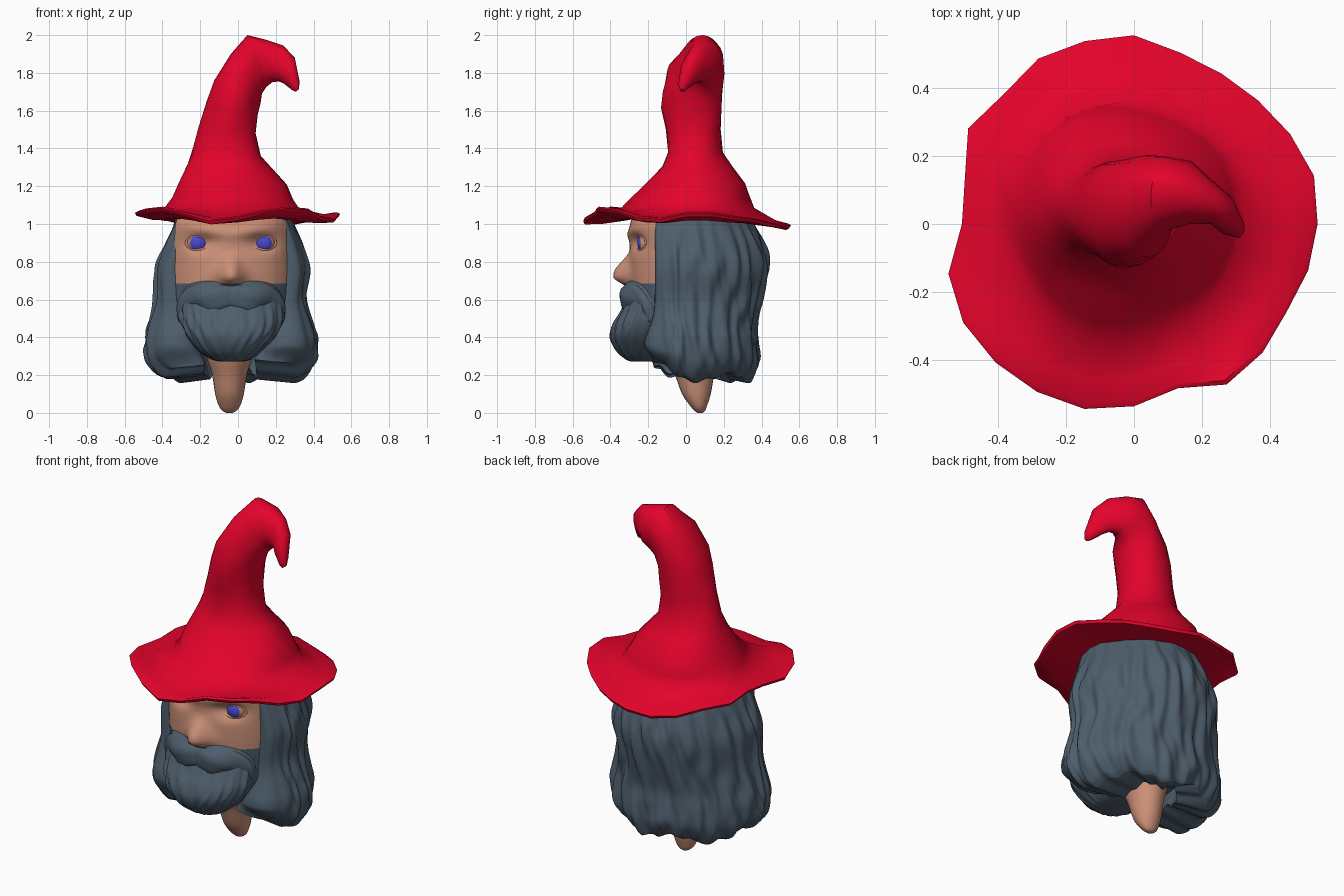
import bpy, bmesh, math
from math import sin, cos, pi, exp
from mathutils import Vector

if "Cube" in bpy.data.objects:
    bpy.data.objects.remove(bpy.data.objects["Cube"])

def material(name, rgb):
    m = bpy.data.materials.new(name)
    m.diffuse_color = (*rgb, 1)
    m.use_nodes = True
    m.node_tree.nodes["Principled BSDF"].inputs["Base Color"].default_value = m.diffuse_color
    return m

RED = material("hat red", (0.77, 0.001, 0.024))
HAIR = material("slate hair", (0.076, 0.112, 0.150))
SKIN = material("skin", (0.60, 0.28, 0.185))
BLUE = material("iris blue", (0.065, 0.065, 0.62))
CX = -0.037                                   # middle of the face

def spline(keys, t):
    """Smooth interpolation through rows of keys, t in 0..len-1."""
    n = len(keys)
    i = max(0, min(n - 2, int(t)))
    u = t - i
    p = [keys[max(0, min(n - 1, i + k))] for k in (-1, 0, 1, 2)]
    return [0.5 * (2*b + (c-a)*u + (2*a-5*b+4*c-d)*u*u + (3*b-a-3*c+d)*u**3)
            for a, b, c, d in zip(*p)]

def samples(keys, per):
    return [spline(keys, k / per) for k in range((len(keys) - 1) * per + 1)]

def power(v, n):
    return math.copysign(abs(v) ** (2 / n), v)

def unit(v):
    return max(0, min(1, v))

def finish(bm, name, mats, angle=50):
    bmesh.ops.recalc_face_normals(bm, faces=bm.faces)
    me = bpy.data.meshes.new(name)
    bm.to_mesh(me)
    bm.free()
    for m in mats:
        me.materials.append(m)
    ob = bpy.data.objects.new(name, me)
    bpy.context.collection.objects.link(ob)
    bpy.ops.object.select_all(action='DESELECT')
    ob.select_set(True)
    bpy.context.view_layer.objects.active = ob
    bpy.ops.object.shade_smooth_by_angle(angle=math.radians(angle))
    return ob

def loft(rings, cap0=True, cap1=True, wrap=False):
    bm = bmesh.new()
    vs = [[bm.verts.new(p) for p in r] for r in rings]
    n = len(vs[0])
    pairs = list(zip(vs, vs[1:])) + ([(vs[-1], vs[0])] if wrap else [])
    for a, b in pairs:
        for j in range(n):
            k = (j + 1) % n
            bm.faces.new((a[j], a[k], b[k], b[j]))
    for use, ring in ((cap0, vs[0]), (cap1, vs[-1])):
        if use and not wrap:
            c = bm.verts.new(sum((v.co for v in ring), Vector()) / n)
            for j in range(n):
                bm.faces.new((ring[j], ring[(j + 1) % n], c))
    return bm

# ---------- hat: wavy brim and bent cone in one skin ----------
BRIM = list(zip(
    (.54, .548, .53, .515, .512, .522, .555, .557, .562, .541, .563, .515,
     .506, .565, .58, .576, .57, .563, .536, .50, .545, .535, .518, .53),
    (1.05, 1.05, 1.03, 1.02, 1.0, .99, .99, .98, 1.0, 1.03, 1.05, 1.07,
     1.06, 1.055, 1.07, 1.08, 1.05, 1.01, 1.03, 1.06, 1.08, 1.07, 1.03, 1.02)))
# each row: left x, left z, right x, right z, front y, back y
CONE = [(-.385, 1.09, .325, 1.08, -.34, .365), (-.35, 1.14, .29, 1.13, -.29, .345),
        (-.32, 1.22, .25, 1.21, -.21, .315), (-.27, 1.32, .18, 1.29, -.13, .24),
        (-.235, 1.40, .125, 1.36, -.10, .19), (-.20, 1.52, .10, 1.48, -.105, .185),
        (-.165, 1.65, .105, 1.58, -.125, .195), (-.13, 1.76, .115, 1.64, -.12, .195),
        (-.04, 1.90, .125, 1.69, -.10, .20), (.05, 2.0, .15, 1.725, -.02, .195),
        (.15, 1.975, .18, 1.75, -.0, .185), (.24, 1.945, .215, 1.755, 0, .13),
        (.30, 1.88, .24, 1.745, -.03, .09), (.325, 1.76, .285, 1.71, -.04, .02),
        (.324, 1.715, .305, 1.70, -.03, -.005)]
N = 24
ang = [2 * pi * j / N for j in range(N)]

def brim_ring(scale, dz, blend=0.0, flat=1.09):
    return [(r * scale * cos(a), r * scale * sin(a), (z + dz) * (1 - blend) + flat * blend)
            for (r, z), a in zip(BRIM, ang)]

rings = [brim_ring(.58, 0, .85, 1.02), brim_ring(.82, -.01, .55, 1.0),
         brim_ring(.985, -.012), brim_ring(1, .004), brim_ring(.975, .012),
         brim_ring(.85, .012, .5, 1.04)]
for q, (xl, zl, xr, zr, y0, y1) in enumerate(CONE):
    ring = []
    for a in ang:
        w = 1 + .028 * sin(3 * a + q) + .018 * sin(5 * a - q * 1.6)
        c, s = cos(a) * w, sin(a) * w
        ring.append(((xl + xr) / 2 + c * (xr - xl) / 2, (y0 + y1) / 2 + s * (y1 - y0) / 2,
                     min(2, (zl + zr) / 2 + cos(a) * (zr - zl) / 2)))
    rings.append(ring)
finish(loft(rings, cap0=False), "hat", [RED])

# ---------- head: face relief on a rounded core ----------
def relief(x, z):
    d = abs(x - CX)
    t = unit((.87 - z) / .14)
    h = .088 * t * t * (3 - 2 * t) * unit((z - .655) / .055)
    w = .035 + .032 * unit((.86 - z) / .12)
    out = h * exp(-(d / w) ** 2)                                            # nose
    out += .013 * exp(-((z - .945 - .13 * d) / .03) ** 2 - (d / .23) ** 4)  # brow
    out -= .042 * exp(-((d - .160) / .075) ** 2 - ((z - .90) / .042) ** 2)  # sockets
    return out

HEAD = [(.33, .20, .20), (.42, .28, .25), (.55, .33, .28), (.70, .34, .295),
        (.85, .34, .298), (1.0, .335, .295), (1.06, .30, .27)]
rings = []
for z, rx, ry in samples(HEAD, 10):
    ring = []
    for j in range(120):
        a = 2 * pi * j / 120
        x, y = CX + rx * power(cos(a), 2.2), ry * power(sin(a), 2.2)
        if y < -.1:
            y -= relief(x, z) * min(1, (-y - .1) / .08)
        if y > -.15:                          # back of the skull stays under the hair
            x = CX + max(-.285, min(.285, (x - CX) * (1 - .5 * max(0, y))))
            y *= .8 if y > 0 else 1
        ring.append((x, y, z))
    rings.append(ring)
bm = loft(rings)
for f in bm.faces:
    c = f.calc_center_median()
    if c.z < .69 or c.y > -.14:               # cheeks under the beard line, skull
        f.material_index = 1
finish(bm, "head", [SKIN, HAIR])

# ---------- eyes with painted iris, and eyelids ----------
for side, label in ((-1, "left"), (1, "right")):
    ex = CX + side * .174
    bm = bmesh.new()
    bmesh.ops.create_uvsphere(bm, u_segments=24, v_segments=24, radius=.06)
    for v in bm.verts:
        x, y, z = v.co
        v.co = (ex + x, -.198 - z, .90 + y)
    for f in bm.faces:
        c = f.calc_center_median()
        if c.y < -.2 and math.hypot(c.x - ex, c.z - .90) < .040:
            f.material_index = 1
    finish(bm, label + "_eye", [SKIN, BLUE])
    rings = []
    for i in range(32):
        t = 2 * pi * i / 32
        c, s = cos(t), sin(t)
        mid = Vector((ex + .062 * c, -.243 + .28 * side * .062 * c + .016 * c * c,
                      .90 + .036 * s))
        out = Vector((c, 0, s))
        rings.append([mid + .008 * (out * cos(b) + Vector((0, sin(b), 0)))
                      for b in [2 * pi * k / 8 for k in range(8)]])
    finish(loft(rings, wrap=True), label + "_eyelids", [SKIN])

# ---------- hair: wavy horseshoe wall, open at the front ----------
# each row: z, left x, right x, back y, inner width factor
LOCKS = [(.185, -.40, .31, .345, .40), (.21, -.44, .36, .36, .38), (.28, -.485, .41, .385, .39),
         (.38, -.492, .418, .38, .44), (.47, -.472, .395, .375, .52), (.60, -.44, .36, .405, .65),
         (.76, -.435, .375, .435, .7), (.88, -.39, .345, .42, .75), (1.0, -.34, .30, .365, .8),
         (1.06, -.32, .28, .34, .8)]
M, K = 150, 7
rings = []
for z, xl, xr, yb, k in samples(LOCKS, 5):
    cx, rx = (xl + xr) / 2, (xr - xl) / 2
    outer, inner = [], []
    low = unit((.36 - z) / .16)
    curl = .03 + .055 * exp(-((z - .36) / .12) ** 2)
    for j in range(M + 1):
        s = j / M
        e = min(s, 1 - s)
        if e < .12:                           # sides in front of the ears
            u = 1 - e / .12
            x, y = rx * (1 - .09 * u ** 3), -.135 * u
            x = x if s < .5 else -x
        else:                                 # rounded back
            u = 0
            a = (s - .12) / .76 * pi
            n = 1.9 + .2 * s
            x, y = rx * power(cos(a), n), yb * power(sin(a), n)
        wob = 1.3 * sin(z * 9 + s * 14) + .6 * sin(z * 21 + s * 31)
        g = .55 * sin(s * 100 + wob) + .2 * sin(s * 163 - 1.4 * wob + z * 5) + .45 * sin(s * 55 + z * 13)
        w = 1 - .008 + .036 * g * min(1, e * 8 + .3) * (1 - .6 * unit((z - .85) / .15))
        dz = low * (.02 * sin(s * 23 + 1) + .008 * sin(s * 70) + .06 * u * u)
        outer.append(Vector((cx + x * w, y * w if y > 0 else y, z + dz)))
        inner.append(Vector((cx + x * k, y * .7 if y > 0 else y, z + dz + low * .02)))

    def tip(a, b):                            # rounded front edge of a lock
        return [a.lerp(b, .5 - .5 * cos(pi * i / (K + 1))) - Vector((0, curl * sin(pi * i / (K + 1)), 0))
                for i in range(1, K + 1)]
    rings.append(outer + tip(outer[M], inner[M]) + inner[::-1] + tip(inner[0], outer[0]))
bm = loft(rings, False, False)
bm.verts.ensure_lookup_table()
L = len(rings[0])
far = 2 * M + 1 + K                           # inner point opposite outer 0
for base in (0, len(rings) * L - L):          # close bottom and top
    for j in range(M):
        bm.faces.new([bm.verts[base + i] for i in (j, j + 1, far - j - 1, far - j)])
    bm.faces.new([bm.verts[base + i] for i in range(M, M + K + 2)])
    bm.faces.new([bm.verts[base + i] for i in list(range(far, L)) + [0]])
finish(bm, "hair", [HAIR], 70)

# ---------- beard ----------
# each row: z, left x, right x, front y, back y
BEARD = [(.272, -.10, .03, -.29, -.12), (.285, -.14, .07, -.32, -.08), (.33, -.21, .125, -.37, -.04),
         (.40, -.265, .195, -.40, 0), (.47, -.30, .235, -.385, .02), (.53, -.312, .245, -.35, .02),
         (.60, -.31, .242, -.32, .02), (.65, -.295, .222, -.325, .02), (.685, -.27, .195, -.32, .02),
         (.702, -.235, .16, -.30, .02)]
rings = []
for z, xl, xr, y0, y1 in samples(BEARD, 4):
    ring = []
    for j in range(110):
        a = 2 * pi * j / 110
        amp = .035 * unit((.62 - z) / .1)
        w = 1 + amp * (.6 * sin(17 * a + 2 * sin(z * 14)) + .5 * sin(29 * a - 2 * sin(z * 19 + a)))
        ring.append(((xl + xr) / 2 + (xr - xl) / 2 * power(cos(a), 2.4) * w,
                     (y0 + y1) / 2 + (y1 - y0) / 2 * power(sin(a), 2.4) * w, z))
    rings.append(ring)
finish(loft(rings), "beard", [HAIR], 70)

# ---------- moustache: two drooping rolls ----------
PATH = [(-.01, -.29, .62, .05), (.08, -.29, .61, .062), (.16, -.262, .60, .064),
        (.215, -.205, .56, .056), (.225, -.175, .48, .04)]
for side, label in ((-1, "left"), (1, "right")):
    pts = samples(PATH, 4)
    rings = []
    for i, (x, y, z, r) in enumerate(pts):
        a, b = pts[max(0, i - 1)], pts[min(len(pts) - 1, i + 1)]
        t = Vector((b[0] - a[0], 0, b[2] - a[2])).normalized()
        up = Vector((-t.z, 0, t.x)) * 1.35
        ring = []
        for q in range(24):
            g = 2 * pi * q / 24
            p = Vector((x, y, z)) + r * (1 + .05 * sin(5 * g + i * .3)) * (up * cos(g) + Vector((0, sin(g), 0)))
            ring.append((CX + side * p.x, p.y, p.z))
        rings.append(ring)
    finish(loft(rings), label + "_moustache", [HAIR], 70)

# ---------- neck: tapering peg ----------
NECK = [(0, .018, .075, .014), (.012, .038, .073, .028), (.04, .058, .066, .046),
        (.10, .076, .055, .076), (.20, .092, .045, .103), (.30, .122, .03, .13),
        (.45, .14, .02, .15)]
rings = [[(-.045 + rx * cos(a), cy + ry * sin(a), max(0, z)) for a in ang]
         for z, rx, cy, ry in samples(NECK, 3)]
finish(loft(rings), "neck", [SKIN])
